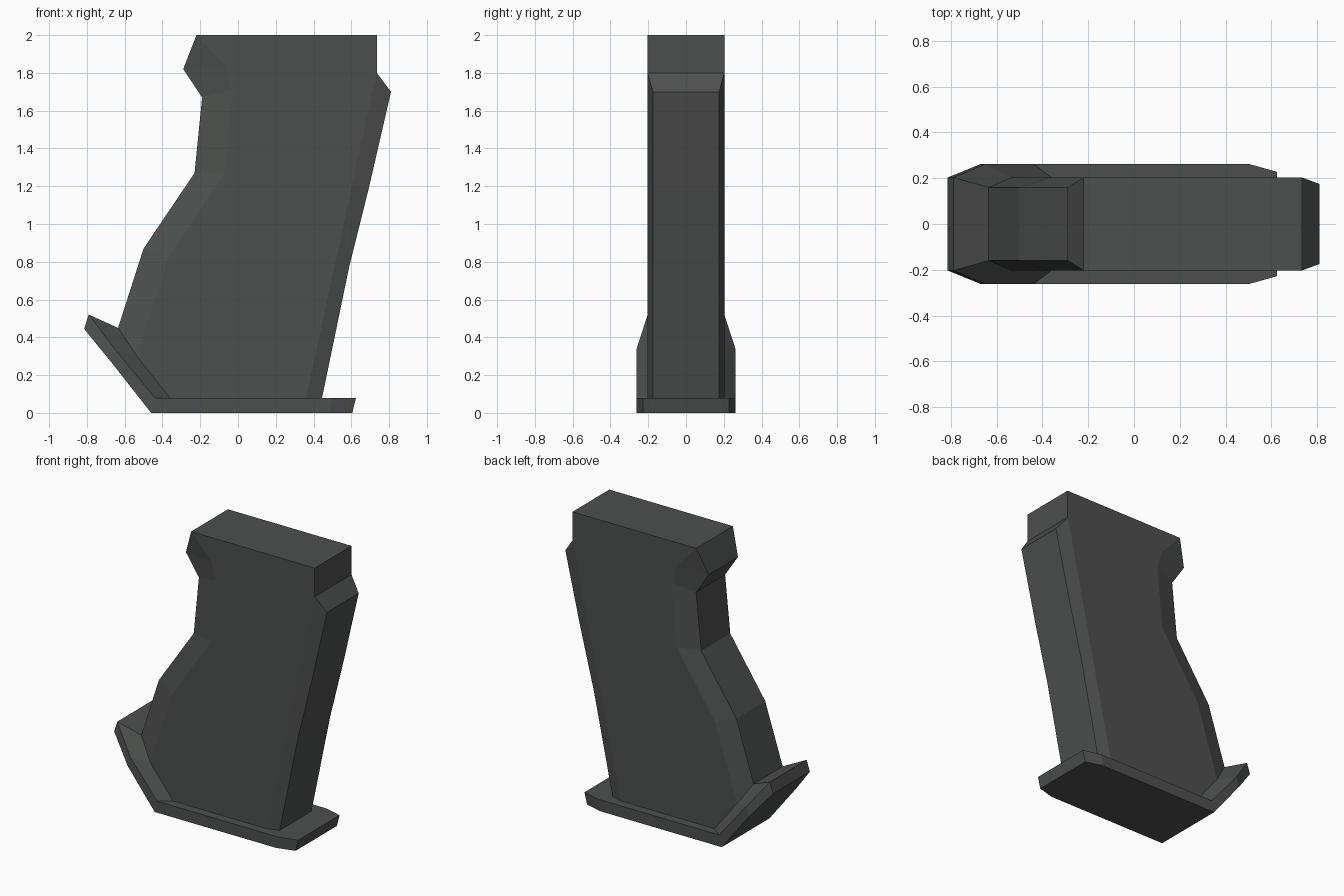
import bpy, bmesh

if "Cube" in bpy.data.objects:
    bpy.data.objects.remove(bpy.data.objects["Cube"])

mat = bpy.data.materials.new("dark_polymer")
mat.diffuse_color = (0.075, 0.08, 0.077, 1)
mat.use_nodes = True
mat.node_tree.nodes["Principled BSDF"].inputs["Base Color"].default_value = mat.diffuse_color


def at(y, pts):
    return [(x, y, z) for x, z in pts]


def flip(p):
    return (p[0], -p[1], p[2])


def strip(a, b):
    """Quads between two rows; repeated points collapse to triangles."""
    return [list(dict.fromkeys((a[i], a[i + 1], b[i + 1], b[i]))) for i in range(len(a) - 1)]


def across(row):
    """Quads joining a row to its mirror image."""
    return strip(row, [flip(p) for p in row])


def build(name, half_faces, centre_faces):
    bm = bmesh.new()
    verts = {}
    for f in half_faces + [[flip(p) for p in f] for f in half_faces] + centre_faces:
        bm.faces.new([verts.setdefault(p, None) or verts.update({p: bm.verts.new(p)}) or verts[p]
                      for p in f])
    bmesh.ops.recalc_face_normals(bm, faces=bm.faces)
    me = bpy.data.meshes.new(name)
    bm.to_mesh(me)
    bm.free()
    me.materials.append(mat)
    ob = bpy.data.objects.new(name, me)
    bpy.context.collection.objects.link(ob)


W = 0.203  # half width of the flat sides

# grip: flat sides with bevelled front and back straps
top_l, top_r, shelf = at(W, [(-.22, 2), (.735, 2), (.735, 1.8)])
l_out = [top_l] + at(.16, [(-.29, 1.82), (-.19, 1.67), (-.23, 1.27), (-.5, .87), (-.635, .45)])
l_in = [top_l] + at(W, [(-.06, 1.83), (-.03, 1.71), (-.07, 1.27), (-.37, .82), (-.535, .3)])
r_out = [shelf] + at(.175, [(.81, 1.7), (.695, 1.2), (.59, .78), (.445, .08)])
r_in = [shelf] + at(W, [(.705, 1.68), (.603, 1.2), (.512, .78), (.36, .08)])
toe = (-.36, W, .08)
side = l_in + [toe] + r_in[::-1] + [top_r]
under = [l_out[-1], l_in[-1], toe, r_in[-1], r_out[-1]]
build("grip_body", strip(l_out, l_in) + strip(r_out, r_in) + [side],
      across(l_out) + across([top_l, top_r, shelf]) + across(r_out) + across(under))

# base plate: flat foot with an upturned, tapered lip
rim = [(-.79, .203, .52), (-.65, .263, .335), (-.44, .263, .08), (.5, .263, .08), (.625, .228, .08)]
low = [(-.815, .203, .445), (-.668, .263, .265), (-.46, .263, 0), (.48, .263, 0), (.605, .228, 0)]
inner = [l_out[-1], l_in[-1], toe]
heel = [rim[2], rim[3], rim[4], flip(rim[4]), flip(rim[3]), flip(rim[2]), flip(toe), toe]
build("base_plate", strip(rim, low) + strip(rim[:3], inner),
      across(low) + across(inner) + across([rim[0], inner[0]]) + [heel]
      + across([rim[0], low[0]]) + across([rim[4], low[4]]))
